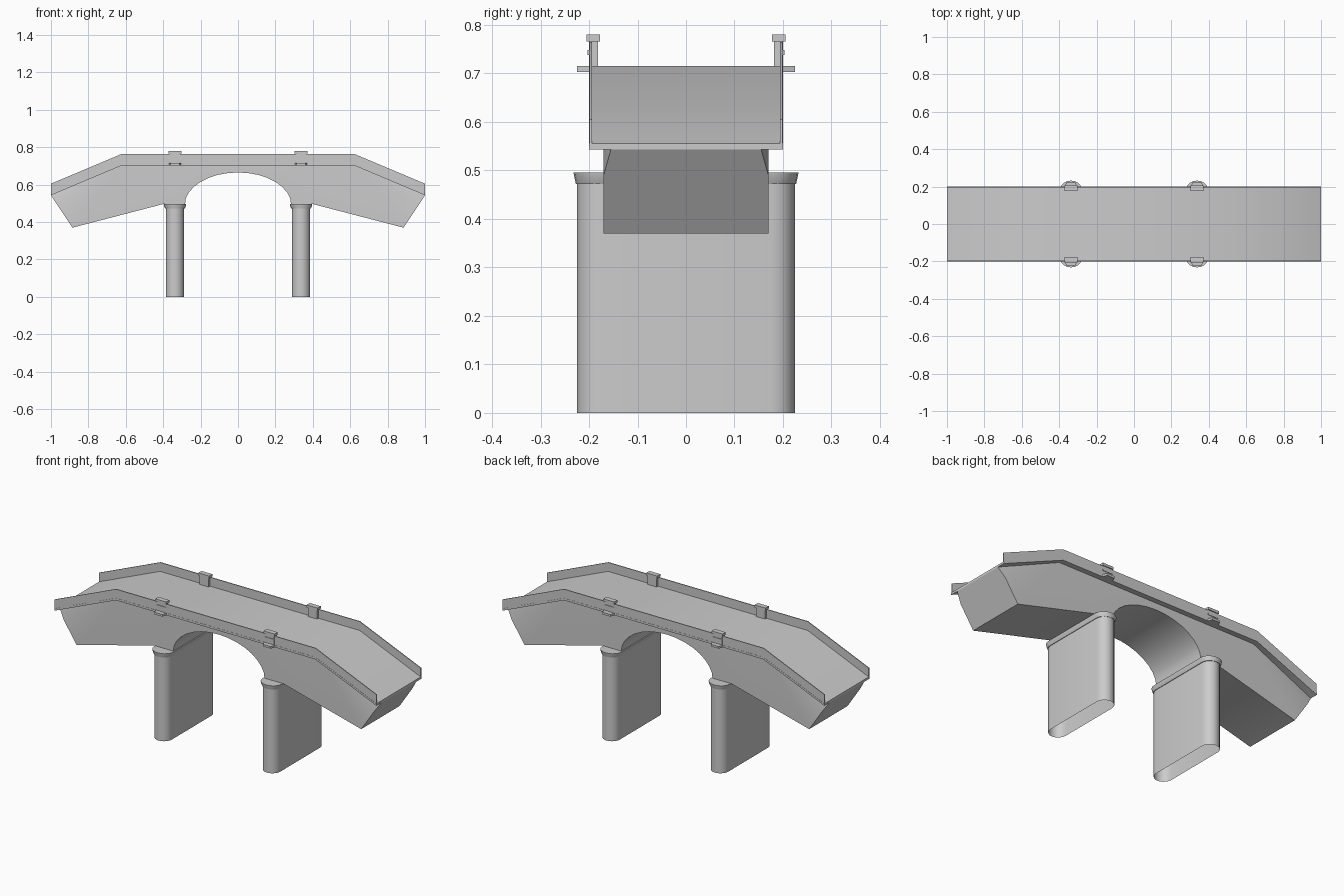
import bpy, bmesh
from math import sin, cos, pi, radians

cube = bpy.data.objects.get("Cube")
if cube:
    bpy.data.objects.remove(cube, do_unlink=True)

stone = bpy.data.materials.new("grey_stone")
stone.use_nodes = True
GREY = (0.6, 0.6, 0.6, 1)
stone.diffuse_color = GREY
stone.node_tree.nodes["Principled BSDF"].inputs["Base Color"].default_value = GREY


def finish(name, bm, angle=30):
    """Turn a bmesh into a shaded object."""
    bmesh.ops.recalc_face_normals(bm, faces=bm.faces)
    mesh = bpy.data.meshes.new(name)
    bm.to_mesh(mesh)
    bm.free()
    mesh.materials.append(stone)
    obj = bpy.data.objects.new(name, mesh)
    bpy.context.collection.objects.link(obj)
    bpy.ops.object.select_all(action="DESELECT")
    obj.select_set(True)
    bpy.context.view_layer.objects.active = obj
    bpy.ops.object.shade_smooth_by_angle(angle=radians(angle))
    return obj


def loft(bm, rings, bottom=True, top=True):
    """Skin closed rings of points, with optional end caps."""
    loops = [[bm.verts.new(p) for p in ring] for ring in rings]
    for a, b in zip(loops, loops[1:]):
        for i in range(len(a)):
            j = (i + 1) % len(a)
            bm.faces.new((a[i], a[j], b[j], b[i]))
    if bottom:
        bm.faces.new(loops[0][::-1])
    if top:
        bm.faces.new(loops[-1])


def extrude_y(name, profile, y0, y1):
    bm = bmesh.new()
    loft(bm, [[(x, y, z) for x, z in profile] for y in (y0, y1)])
    return finish(name, bm)


def mirrored(half):
    """Complete a right-hand path with its left-hand reflection."""
    return half + [(-x, z) for x, z in reversed(half)]


def ribbon(low, high):
    """Band following the deck line between two offsets."""
    line = mirrored([(1, 0.555), (0.62, 0.715)])
    return [(x, z + low) for x, z in line] + [(x, z + high) for x, z in reversed(line)]


# Deck slab and thin parapets
extrude_y("deck_slab", ribbon(-0.012, 0), -0.2, 0.2)
for side, label in ((-1, "front"), (1, "back")):
    extrude_y(label + "_parapet", ribbon(-0.006, 0.05), side * 0.194, side * 0.199)

# Arched body, its upper end corners pinched inwards
W, PINCH = 0.17, 0.155
bm = bmesh.new()
arch = [(0.285 * cos(a), 0.49 + 0.175 * sin(a)) for a in (pi * i / 16 for i in range(17))]
right = [(0.62, 0.703), (1, 0.543), (0.965, 0.49), (0.885, 0.37), (0.4, 0.496), (0.285, 0.496 - 0.012)]
path = right + arch[1:-1] + [(-x, z) for x, z in reversed(right)]
tips = (1, len(path) - 2)
sides = []
for s in (-1, 1):
    loop = [bm.verts.new((x, s * (PINCH if i in tips else W), z)) for i, (x, z) in enumerate(path)]
    bm.faces.new([v for i, v in enumerate(loop) if i not in tips])
    for t in tips:
        bm.faces.new((loop[t - 1], loop[t], loop[t + 1]))
    sides.append(loop)
a, b = sides
for i in range(len(a)):
    j = (i + 1) % len(a)
    bm.faces.new((a[i], a[j], b[j], b[i]))
finish("arched_body", bm)


def pier_ring(cx, z, half_x, start_y, end_y, steps=10):
    """Long outline with rounded front and back."""
    ring = []
    for s in (1, -1):
        for i in range(steps + 1):
            t = pi * i / steps
            ring.append((cx + s * half_x * cos(t), s * (start_y + (end_y - start_y) * sin(t)), z))
    return ring


# Piers, open underneath, with flared caps
for cx, label in ((-0.337, "right"), (0.337, "left")):
    bm = bmesh.new()
    loft(bm, [pier_ring(cx, z, 0.049, 0.175, 0.225) for z in (0, 0.48)], bottom=False)
    finish(label + "_pier", bm)
    bm = bmesh.new()
    loft(bm, [pier_ring(cx, 0.472, 0.052, 0.178, 0.227),
              pier_ring(cx, 0.485, 0.058, 0.18, 0.23),
              pier_ring(cx, 0.496, 0.06, 0.18, 0.232)])
    finish(label + "_pier_cap", bm)


def block(bm, cx, s, half_x, y0, y1, z0, z1, taper=1.0):
    """Block whose outer side can be narrower than its inner one."""
    plan = [(-half_x, y0), (half_x, y0), (half_x * taper, y1), (-half_x * taper, y1)]
    loft(bm, [[(cx + x, s * y, z) for x, y in plan] for z in (z0, z1)])


# Parapet posts above the piers
for cx, label in ((-0.337, "right"), (0.337, "left")):
    for s, face in ((-1, "front"), (1, "back")):
        bm = bmesh.new()
        block(bm, cx, s, 0.028, 0.181, 0.2, 0.71, 0.768)
        block(bm, cx, s, 0.034, 0.177, 0.205, 0.766, 0.78)
        block(bm, cx, s, 0.03, 0.195, 0.203, 0.738, 0.748)
        block(bm, cx, s, 0.034, 0.196, 0.225, 0.703, 0.715, 0.7)
        finish(f"{face}_{label}_post", bm)
